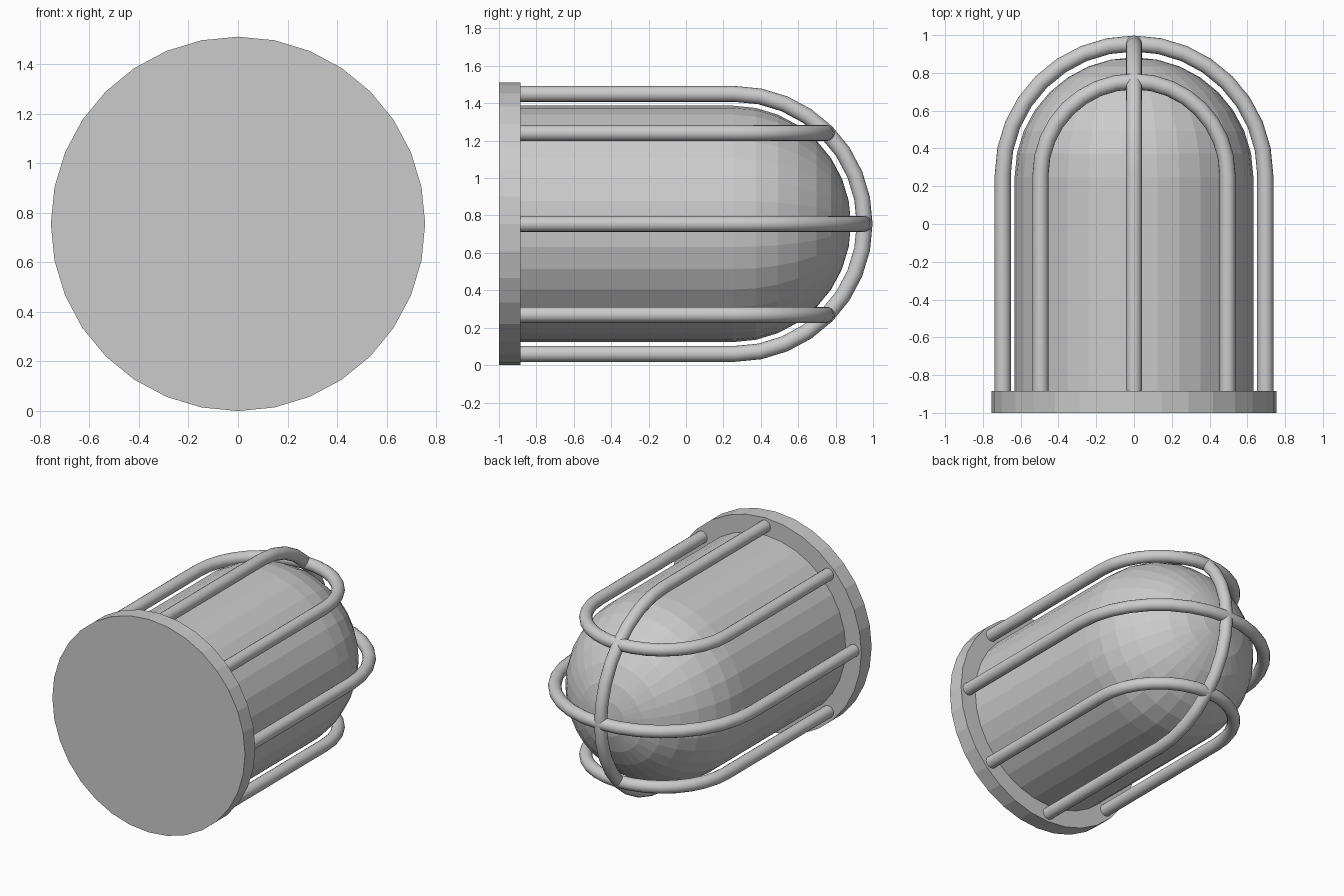
import bpy, bmesh, math
from mathutils import Vector, Matrix

if "Cube" in bpy.data.objects:
    bpy.data.objects.remove(bpy.data.objects["Cube"])

CZ = 0.755          # height of the lamp axis
BASE_Y = -0.885     # face of the mounting disc

grey = bpy.data.materials.new("plain_grey")
grey.diffuse_color = (0.6, 0.6, 0.6, 1)
grey.use_nodes = True
grey.node_tree.nodes["Principled BSDF"].inputs["Base Color"].default_value = grey.diffuse_color


def make_object(name, bm, smooth=False):
    bmesh.ops.recalc_face_normals(bm, faces=bm.faces)
    mesh = bpy.data.meshes.new(name)
    bm.to_mesh(mesh)
    bm.free()
    mesh.materials.append(grey)
    for f in mesh.polygons:
        f.use_smooth = smooth and len(f.vertices) == 4
    ob = bpy.data.objects.new(name, mesh)
    bpy.context.collection.objects.link(ob)
    return ob


def skin_rings(bm, rings):
    n = len(rings[0])
    for a, b in zip(rings, rings[1:]):
        for i in range(n):
            j = (i + 1) % n
            bm.faces.new((a[i], a[j], b[j], b[i]))


def lathe(name, profile, sides=32):
    """Revolve (radius, y) points about the lamp axis; flat ends are capped."""
    bm = bmesh.new()
    rings = []
    for r, y in profile:
        angs = [2 * math.pi * i / sides for i in range(sides)]
        rings.append([bm.verts.new((r * math.sin(a), y, CZ + r * math.cos(a))) for a in angs])
    skin_rings(bm, rings)
    bm.faces.new(rings[0])
    bm.faces.new(rings[-1])
    bmesh.ops.remove_doubles(bm, verts=bm.verts, dist=1e-4)
    return make_object(name, bm)


def hoop(name, radius, centre_z, upright=False, tube=0.0425, sides=16, steps=16):
    """U-shaped bar: two straight legs joined by a half circle."""
    arc_y = 0.26
    path = [(-radius, BASE_Y - 0.01, -1, 0)]
    for i in range(steps + 1):
        a = math.pi * i / steps
        c, s = -math.cos(a), math.sin(a)
        path.append((radius * c, arc_y + radius * s, c, s))
    path.append((radius, BASE_Y - 0.01, 1, 0))
    bm = bmesh.new()
    rings = []
    for u, y, nu, ny in path:
        ring = []
        for k in range(sides):
            t = 2 * math.pi * k / sides
            o, w = tube * math.cos(t), tube * math.sin(t)
            ring.append(bm.verts.new((u + nu * o, y + ny * o, w)))
        rings.append(ring)
    skin_rings(bm, rings)
    bm.faces.new(rings[0])
    bm.faces.new(rings[-1])
    if upright:
        bm.transform(Matrix.Rotation(math.pi / 2, 4, 'Y'))
    bm.transform(Matrix.Translation(Vector((0, 0, centre_z))))
    return make_object(name, bm, smooth=True)


# Mounting disc
lathe("mounting_disc", [(0.755, -1.0), (0.755, BASE_Y)])

# Glass cover: cylinder ending in a hemisphere
R, Y0 = 0.632, 0.25
profile = [(R, BASE_Y - 0.005)]
for i in range(8):
    a = math.pi / 16 * i
    profile.append((R * math.cos(a), Y0 + R * math.sin(a)))
bm_tip = profile + [(0.004, Y0 + R)]
lathe("glass_cover", bm_tip)

# Protective cage: one upright hoop crossed by three level hoops
hoop("upright_cage_hoop", 0.695, CZ, upright=True)
hoop("middle_cage_hoop", 0.695, CZ)
for name, side in (("upper_cage_hoop", 1), ("lower_cage_hoop", -1)):
    hoop(name, 0.495, CZ + side * 0.486)
